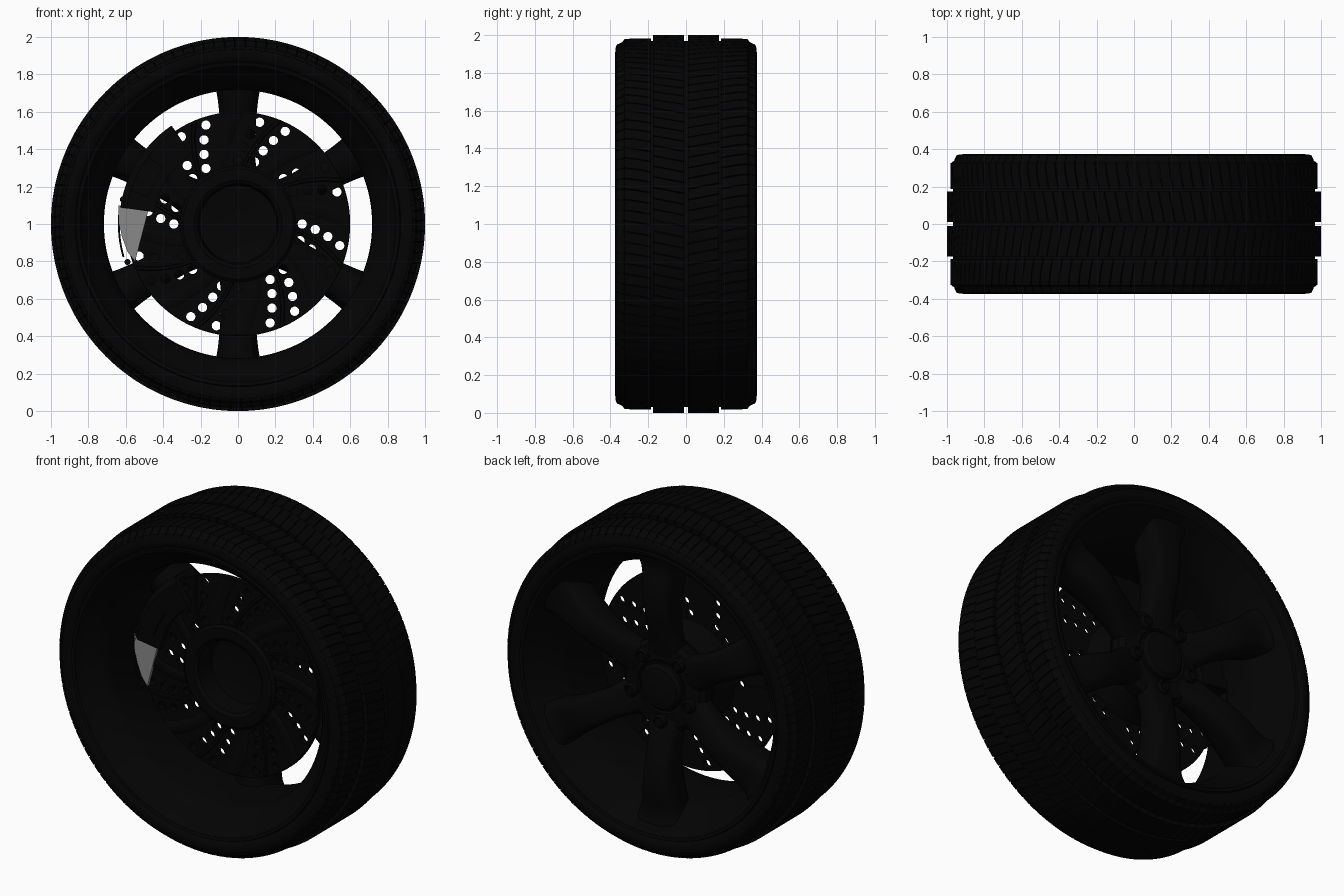
import bpy, bmesh
from math import radians, cos, sin, tau

if "Cube" in bpy.data.objects:
    bpy.data.objects.remove(bpy.data.objects["Cube"])


def mat(name, v):
    m = bpy.data.materials.new(name)
    m.diffuse_color = (v, v, v, 1)
    m.use_nodes = True
    m.node_tree.nodes["Principled BSDF"].inputs["Base Color"].default_value = m.diffuse_color
    return m


BLACK, GREY = mat("black", 0.001), mat("grey", 0.25)


def pt(r, a, y, t=0.0):
    """Wheel coordinates: radius, angle, axle position, sideways offset."""
    return (r * cos(a) - t * sin(a), y, 1 + r * sin(a) + t * cos(a))


def finish(name, bm, m=BLACK, angle=35):
    bmesh.ops.remove_doubles(bm, verts=bm.verts, dist=1e-5)
    bmesh.ops.recalc_face_normals(bm, faces=bm.faces)
    me = bpy.data.meshes.new(name)
    bm.to_mesh(me)
    bm.free()
    ob = bpy.data.objects.new(name, me)
    bpy.context.collection.objects.link(ob)
    me.materials.append(m)
    bpy.ops.object.select_all(action='DESELECT')
    ob.select_set(True)
    bpy.context.view_layer.objects.active = ob
    bpy.ops.object.shade_smooth_by_angle(angle=radians(angle))
    return ob


def skin(bm, rings, loop=False):
    """Join closed rings of points; cap the ends unless looped."""
    vs = [[bm.verts.new(p) for p in ring] for ring in rings]
    n = len(vs[0])
    for i in range(len(vs) if loop else len(vs) - 1):
        a, b = vs[i], vs[(i + 1) % len(vs)]
        for j in range(n):
            k = (j + 1) % n
            bm.faces.new((a[j], a[k], b[k], b[j]))
    if not loop:
        bm.faces.new(vs[0])
        bm.faces.new(vs[-1][::-1])


def lathe(name, prof, n=96, a0=0, a1=360, m=BLACK):
    """Revolve a closed (radius, y) profile about the axle."""
    bm = bmesh.new()
    full = a1 - a0 == 360
    steps = n if full else n + 1
    skin(bm, [[pt(r, radians(a0 + (a1 - a0) * i / n), y) for r, y in prof]
              for i in range(steps)], full)
    bmesh.ops.dissolve_degenerate(bm, edges=bm.edges, dist=1e-6)
    return finish(name, bm, m)


def peg(bm, r, deg, steps, n=14):
    """Round peg along y; steps are (radius, y)."""
    cx, _, cz = pt(r, radians(deg), 0)
    skin(bm, [[(cx + s * cos(tau * j / n), y, cz + s * sin(tau * j / n)) for j in range(n)]
              for s, y in steps])


def bar(bm, base, secs):
    """Radial bar; sections are radius, twist, half width, low y, side y, crest y."""
    rings = []
    for r, tw, w, y0, y1, y2 in secs:
        a = radians(base + tw)
        rings.append([pt(r, a, y, t) for t, y in
                      ((-w, y0), (-w, y1), (-w * .6, y2), (w * .6, y2), (w, y1), (w, y0))])
    skin(bm, rings)


# Tyre carcass with smooth sidewalls
half = [(.968, .0), (.968, .31), (.955, .345), (.94, .366), (.91, .375), (.88, .370), (.86, .352)]
lathe("tyre_carcass", [(r, -y) for r, y in half[:0:-1]] + half + [(.83, .3), (.83, -.3)], 144)

# Tread blocks: two centre ribs and two shoulder rows, slanted into chevrons
bm = bmesh.new()
N = 108
rows = [([(.010, .95), (.010, 1.0), (.09, 1.0), (.174, 1.0), (.174, .95)], .0, .92),
        ([(.186, .95), (.186, .982), (.26, .982), (.325, .98), (.338, .962), (.366, .95),
          (.372, .935), (.33, .92)], .5, .9)]
for side in (-1, 1):
    for prof, shift, fill in rows:
        for i in range(N):
            rings = []
            for f in (0, .5, 1):
                a = tau / N * (i + shift + side * .2 + fill * f)
                rings.append([pt(r, a + min(y, .3) * .2, side * y) for y, r in prof])
            skin(bm, rings)
finish("tread_blocks", bm, BLACK, 20)

# Rim barrel: flared on both ends, with a long narrow throat
lathe("rim_barrel", [(.875, -.35), (.865, -.372), (.845, -.367), (.83, -.34), (.80, -.31),
                     (.76, -.27), (.73, -.23), (.72, -.19), (.717, .12), (.725, .16),
                     (.765, .24), (.815, .32), (.845, .367), (.865, .372), (.875, .35),
                     (.84, .30), (.84, -.30)], 128)

# Six spokes rising out of the hub and flaring into the rim bowl
bm = bmesh.new()
for k in range(6):
    bar(bm, 30 + 60 * k, [(.10, 0, .12, .10, .20, .22), (.22, 0, .12, .10, .21, .24),
                          (.34, 0, .092, .10, .25, .28), (.44, 0, .092, .10, .28, .31),
                          (.56, 0, .10, .08, .30, .325), (.66, 0, .11, .06, .29, .315),
                          (.74, 0, .125, .05, .28, .30), (.79, 0, .15, .05, .29, .31),
                          (.86, 0, .19, .10, .32, .335)])
sp = finish("spokes", bm, BLACK, 60)
sub = sp.modifiers.new("smooth", 'SUBSURF')
sub.levels = sub.render_levels = 2

# Wheel hub, centre cap and wheel bolts
lathe("wheel_hub", [(0, .10), (.25, .10), (.275, .14), (.275, .20), (.25, .225),
                    (.16, .235), (.15, .225), (0, .225)], 64)
lathe("centre_cap", [(0, .2), (.14, .2), (.14, .245), (.12, .265), (.06, .275), (0, .277)], 48)
bm = bmesh.new()
for k in range(5):
    peg(bm, .205, -90 + 72 * k, ((.042, .2), (.042, .255), (.032, .268), (.026, .268),
                                 (.022, .258)), 16)
finish("wheel_bolts", bm)

# Thin drilled brake disc
disc = lathe("brake_disc", [(.28, -.07), (.597, -.07), (.60, -.067), (.60, -.038),
                            (.597, -.035), (.28, -.035)])
bm = bmesh.new()
for g in range(8):
    for off in (0, -15):
        for k in range(4):
            peg(bm, .343 + .071 * k, 45 * g + off - 4 * k, ((.025, -.2), (.025, .2)))
cut = finish("hole_cutter", bm)
cut.hide_render = True
cut.hide_set(True)
bo = disc.modifiers.new("holes", 'BOOLEAN')
bo.object, bo.operation, bo.solver = cut, 'DIFFERENCE', 'EXACT'

# Curved ribs on the disc between the hole rows
bm = bmesh.new()
for g in range(8):
    for off, w in ((-7.5, .012), (-30, .04)):
        bar(bm, 45 * g + off, [(.29 + .05 * i, 3 - 2.85 * i, w * (.8 + .06 * i),
                                -.06, -.072, -.080) for i in range(7)])
finish("disc_ribs", bm)

# Disc hat with recessed bore
lathe("disc_hat", [(0, .12), (.27, .12), (.29, .0), (.31, -.04), (.31, -.08), (.295, -.095),
                   (.235, -.095), (.215, -.08), (.205, .04), (.10, .06), (0, .06)], 64)

# Brake caliper straddling the disc
lathe("brake_caliper", [(.45, -.12), (.60, -.12), (.635, -.09), (.635, .04), (.61, .07),
                        (.45, .07), (.45, -.02), (.61, -.02), (.61, -.08), (.45, -.08)],
      14, 124, 172)
lathe("caliper_boss", [(.50, -.135), (.60, -.135), (.60, -.11), (.50, -.11)], 8, 143, 163)

# Grey pad plate and its dark outer strap
bm = bmesh.new()
skin(bm, [[(x, y, z) for x, z in ((-.64, 1.1), (-.48, 1.07), (-.55, .80), (-.59, .85),
                                  (-.62, .93), (-.635, 1.0))] for y in (-.09, -.072)])
finish("brake_pad_plate", bm, GREY)
lathe("caliper_strap", [(.632, -.09), (.642, -.09), (.642, .04), (.632, .04)], 10, 171, 196)

# Caliper guide pins
bm = bmesh.new()
for ang, r in ((199, .625), (168, .63)):
    peg(bm, r, ang, ((.016, -.11), (.016, .05)))
finish("guide_pins", bm)
